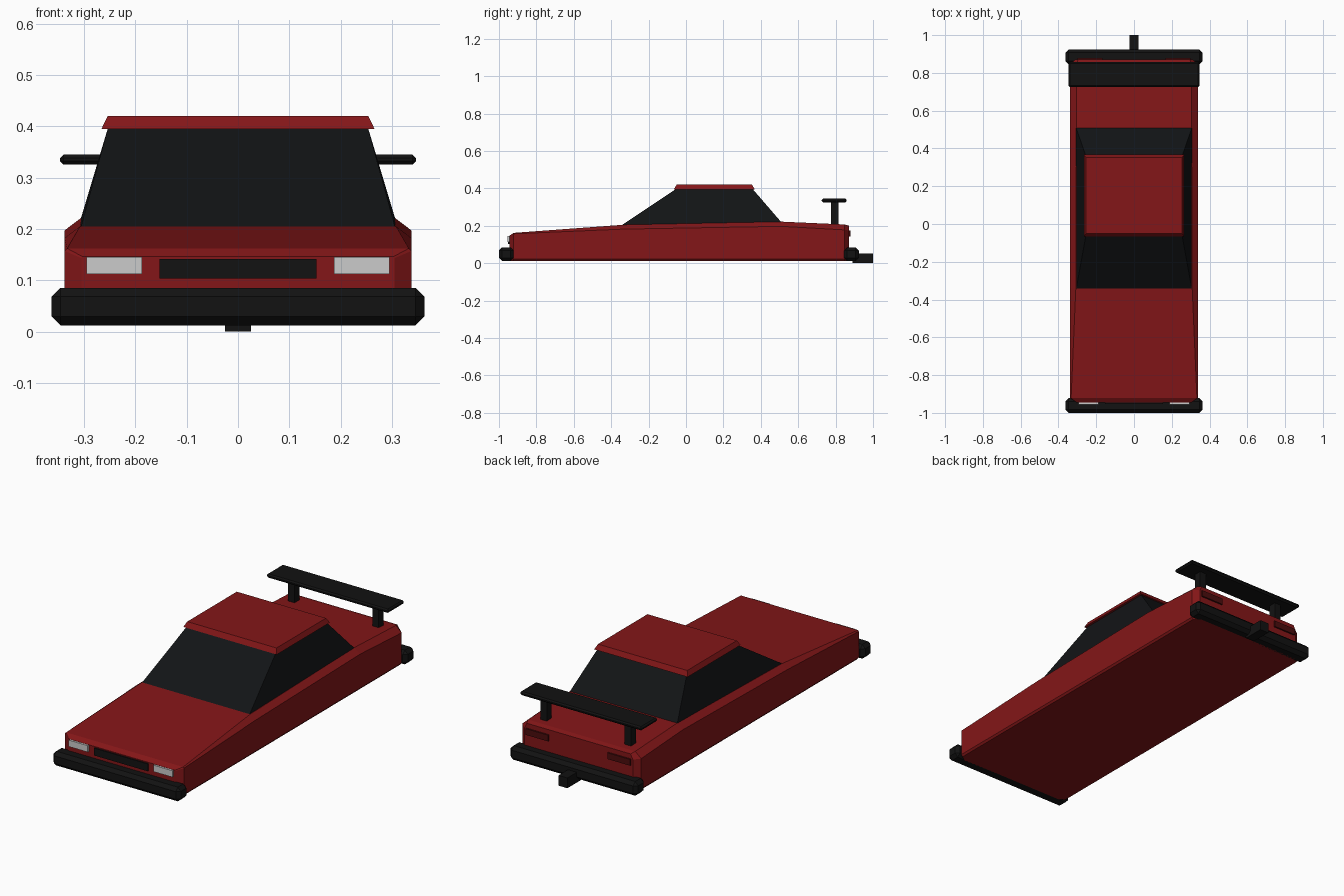
import bpy, bmesh
from mathutils import Vector

if "Cube" in bpy.data.objects:
    bpy.data.objects.remove(bpy.data.objects["Cube"])


def material(name, rgb):
    m = bpy.data.materials.new(name)
    m.diffuse_color = (*rgb, 1)
    m.use_nodes = True
    m.node_tree.nodes["Principled BSDF"].inputs["Base Color"].default_value = m.diffuse_color
    return m


RED = material("red_paint", (0.23, 0.008, 0.009))
BLACK = material("black_trim", (0.006, 0.006, 0.006))
GLASS = material("dark_glass", (0.006, 0.007, 0.008))
LAMP = material("lamp_white", (0.8, 0.8, 0.8))
TAIL = material("tail_red", (0.07, 0.004, 0.004))


def finish(name, bm, mat):
    bmesh.ops.recalc_face_normals(bm, faces=bm.faces)
    me = bpy.data.meshes.new(name)
    bm.to_mesh(me)
    bm.free()
    me.materials.append(mat)
    ob = bpy.data.objects.new(name, me)
    bpy.context.collection.objects.link(ob)
    return ob


def loft(name, rings, mat):
    """Skin a list of closed rings and cap both ends."""
    bm = bmesh.new()
    vs = [[bm.verts.new(p) for p in r] for r in rings]
    n = len(vs[0])
    for a, b in zip(vs, vs[1:]):
        for i in range(n):
            j = (i + 1) % n
            bm.faces.new((a[i], a[j], b[j], b[i]))
    bm.faces.new(vs[0])
    bm.faces.new(vs[-1])
    return finish(name, bm, mat)


def box(name, lo, hi, mat, bevel=0):
    """Box between two corners, optionally chamfered."""
    lo, hi = Vector(lo), Vector(hi)
    bm = bmesh.new()
    bmesh.ops.create_cube(bm, size=1)
    for v in bm.verts:
        v.co = (lo + hi) / 2 + v.co * (hi - lo)
    if bevel:
        bmesh.ops.bevel(bm, geom=bm.edges[:], offset=bevel, segments=1,
                        affect='EDGES', profile=0.5)
    return finish(name, bm, mat)


def rect(w, y0, y1, z0, z1):
    """Four-point ring, z0 at the front edge and z1 at the rear edge."""
    return [(-w, y0, z0), (w, y0, z0), (w, y1, z1), (-w, y1, z1)]


# Body: cross-sections from nose to tail (y, half width, shoulder z, top half width, top z)
sections = [
    (-0.945, 0.305, 0.143, 0.303, 0.146),
    (-0.922, 0.338, 0.157, 0.333, 0.162),
    (-0.34, 0.338, 0.182, 0.308, 0.205),
    (0.51, 0.338, 0.197, 0.305, 0.222),
    (0.848, 0.338, 0.178, 0.305, 0.207),
    (0.872, 0.308, 0.174, 0.295, 0.200),
]
rings = []
for y, w, s, t, z in sections:
    half = [(w - 0.008, 0.012), (w, 0.022), (w, s), (t, z)]
    prof = half + [(-x, h) for x, h in reversed(half)]
    rings.append([(x, y, h) for x, h in prof])
loft("body", rings, RED)

# Cabin glass and roof
loft("cabin_glass", [rect(0.306, -0.343, 0.508, 0.204, 0.221),
                     rect(0.253, -0.052, 0.355, 0.398, 0.398)], GLASS)
loft("roof", [rect(0.266, -0.065, 0.367, 0.395, 0.395),
              rect(0.254, -0.05, 0.353, 0.42, 0.42)], RED)

# Bumpers and tow hitch
box("front_bumper", (-0.363, -1.0, 0.012), (0.363, -0.922, 0.085), BLACK, 0.017)
box("rear_bumper", (-0.363, 0.845, 0.012), (0.363, 0.924, 0.085), BLACK, 0.017)
box("tow_hitch", (-0.025, 0.89, 0), (0.025, 1.0, 0.053), BLACK)

# Grille and rear wing
box("grille", (-0.153, -0.952, 0.103), (0.153, -0.93, 0.141), BLACK)
box("wing_blade", (-0.347, 0.725, 0.325), (0.347, 0.858, 0.345), BLACK, 0.007)

# Paired parts: lamps and wing posts
for side, s in (("left", -1), ("right", 1)):
    def pair(name, x0, x1, y0, y1, z0, z1, mat):
        a, b = sorted((s * x0, s * x1))
        box(f"{side}_{name}", (a, y0, z0), (b, y1, z1), mat)
    pair("headlight", 0.187, 0.295, -0.955, -0.93, 0.112, 0.145, LAMP)
    pair("tail_light", 0.168, 0.298, 0.85, 0.88, 0.143, 0.175, TAIL)
    pair("wing_post", 0.222, 0.258, 0.775, 0.815, 0.19, 0.33, BLACK)
